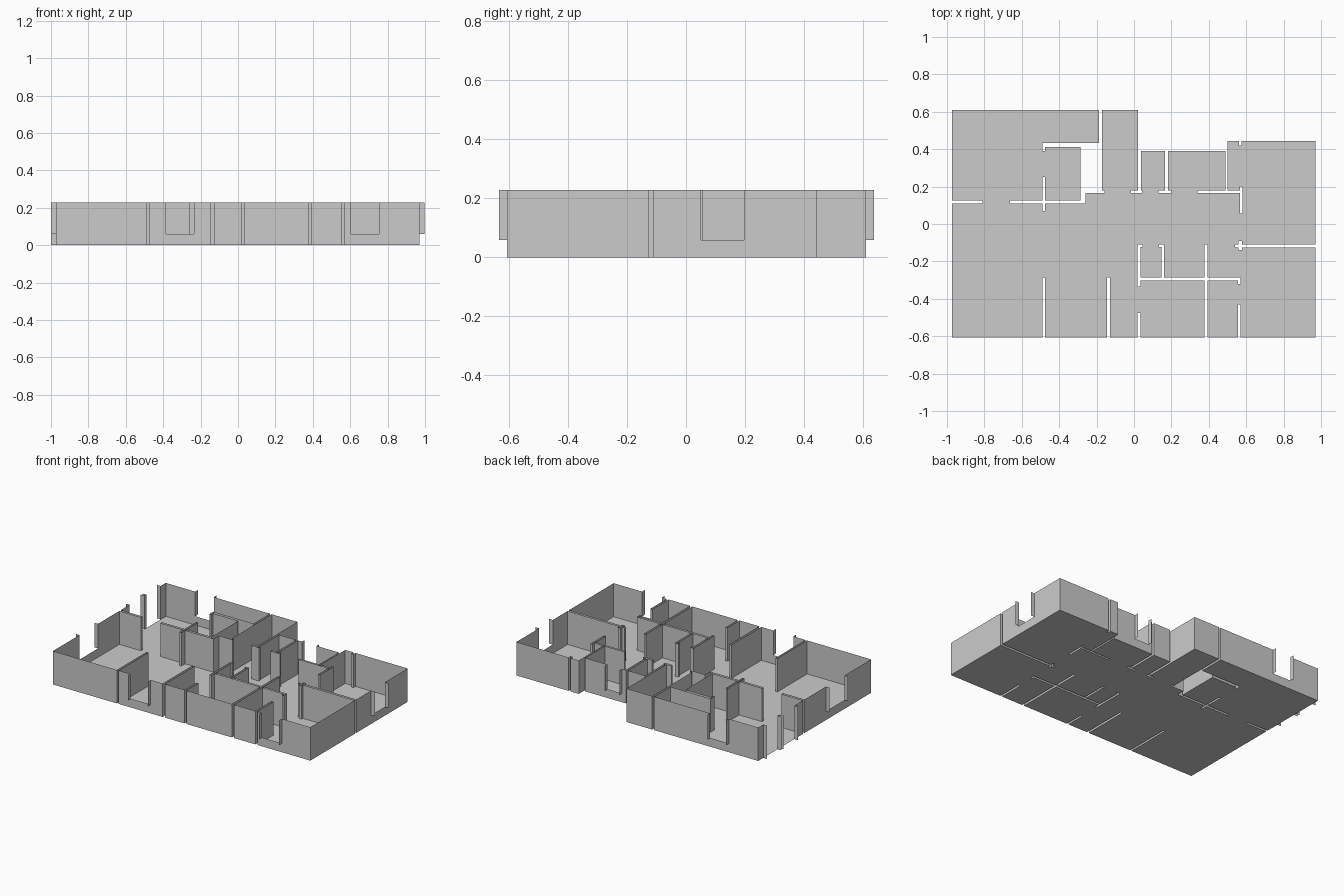
import bpy, bmesh

if "Cube" in bpy.data.objects:
    bpy.data.objects.remove(bpy.data.objects["Cube"])

H, SILL, DEPTH = 0.228, 0.06, 0.028
X0, X1, Y0, Y1 = -0.972, 0.97, -0.606, 0.61

# Parts cut out of the floor plate: (x0, x1, y0, y1)
outer_notches = [
    (0.037, 0.49, 0.39, Y1), (0.49, X1, 0.443, Y1),
    (-0.287, -0.172, 0.165, 0.434), (-0.287, -0.26, 0.11, 0.165),
]
back_partitions = [
    (X0, -0.81, 0.11, 0.126), (-0.662, -0.26, 0.11, 0.126),
    (-0.49, -0.476, 0.07, 0.25), (-0.49, -0.476, 0.39, 0.434),
    (-0.49, -0.287, 0.412, 0.434), (-0.187, -0.172, 0.412, Y1),
    (-0.172, -0.157, 0.165, 0.18),
    (0.022, 0.037, 0.165, Y1), (-0.015, 0.042, 0.165, 0.18),
    (0.166, 0.181, 0.165, 0.39), (0.13, 0.2, 0.165, 0.18),
    (0.488, 0.499, 0.165, Y1), (0.34, 0.568, 0.165, 0.178),
    (0.566, 0.58, 0.055, 0.2), (0.562, 0.576, 0.42, 0.443),
]
front_partitions = [
    (0.54, X1, -0.126, -0.11), (0.56, 0.578, -0.14, -0.092),
    (-0.49, -0.476, Y0, -0.285), (-0.144, -0.128, Y0, -0.285),
    (0.02, 0.034, Y0, -0.475), (0.02, 0.034, -0.335, -0.11),
    (0.02, 0.045, -0.122, -0.11), (0.034, 0.568, -0.301, -0.286),
    (0.146, 0.16, -0.286, -0.11), (0.134, 0.16, -0.122, -0.11),
    (0.378, 0.394, Y0, -0.11), (0.555, 0.57, -0.32, -0.286),
    (0.555, 0.57, Y0, -0.43),
]
voids = outer_notches + back_partitions + front_partitions

# Openings: (axis the wall runs along, wall position, start, end, sill, outward sign)
openings = [
    ('x', Y0, -0.385, -0.235, SILL, -1), ('x', Y0, 0.605, 0.755, SILL, -1),
    ('x', Y1, -0.75, -0.61, SILL, 1), ('x', 0.39, 0.21, 0.32, SILL, 1),
    ('y', X1, 0.05, 0.197, SILL, 1), ('y', X0, -0.32, -0.12, SILL, -1),
    ('y', X0, 0.22, 0.38, 0.0, -1), ('y', X0, 0.4, 0.555, 0.0, -1),
]


def finish(name, bm, merge=False):
    bmesh.ops.remove_doubles(bm, verts=bm.verts, dist=1e-5)
    if merge:
        bmesh.ops.dissolve_limit(bm, angle_limit=0.01, verts=bm.verts, edges=bm.edges)
    me = bpy.data.meshes.new(name)
    bm.to_mesh(me)
    bm.free()
    ob = bpy.data.objects.new(name, me)
    bpy.context.collection.objects.link(ob)
    return ob


def quad(bm, pts):
    bm.faces.new([bm.verts.new(p) for p in pts])


def upright(bm, p, q, z0, z1):
    quad(bm, [(*p, z0), (*q, z0), (*q, z1), (*p, z1)])


# Grid lines from every cut and opening
xs, ys = {X0, X1}, {Y0, Y1}
for a, b, c, d in voids:
    xs |= {a, b}
    ys |= {c, d}
for axis, pos, a, b, s, sg in openings:
    (xs if axis == 'x' else ys).update((a, b))
xs, ys = sorted(xs), sorted(ys)
nx, ny = len(xs) - 1, len(ys) - 1


def solid(i, j):
    if not (0 <= i < nx and 0 <= j < ny):
        return False
    x, y = (xs[i] + xs[i + 1]) / 2, (ys[j] + ys[j + 1]) / 2
    return not any(a < x < b and c < y < d for a, b, c, d in voids)


def wall_top(p, q):
    axis = 'x' if p[1] == q[1] else 'y'
    k = 0 if axis == 'x' else 1
    mid = (p[k] + q[k]) / 2
    for ax, pos, a, b, sill, sg in openings:
        if ax == axis and abs(p[1 - k] - pos) < 1e-4 and a < mid < b:
            return sill
    return H


# Floor plate, and wall skins standing on its border
floor, walls = bmesh.new(), bmesh.new()
for i in range(nx):
    for j in range(ny):
        if not solid(i, j):
            continue
        a, b, c, d = xs[i], xs[i + 1], ys[j], ys[j + 1]
        quad(floor, [(a, c, 0), (b, c, 0), (b, d, 0), (a, d, 0)])
        for di, dj, p, q in ((0, -1, (a, c), (b, c)), (1, 0, (b, c), (b, d)),
                             (0, 1, (b, d), (a, d)), (-1, 0, (a, d), (a, c))):
            if not solid(i + di, j + dj):
                top = wall_top(p, q)
                if top > 0:
                    upright(walls, p, q, 0, top)
finish("floor", floor)
finish("walls", walls, merge=True)

# Upright side reveals projecting outward at each window and door
reveals = bmesh.new()
for axis, pos, a, b, sill, sg in openings:
    for t in (a, b):
        p, q = (t, pos), (t, pos + sg * DEPTH)
        if axis == 'y':
            p, q = p[::-1], q[::-1]
        upright(reveals, p, q, sill, H)
finish("opening_reveals", reveals)
